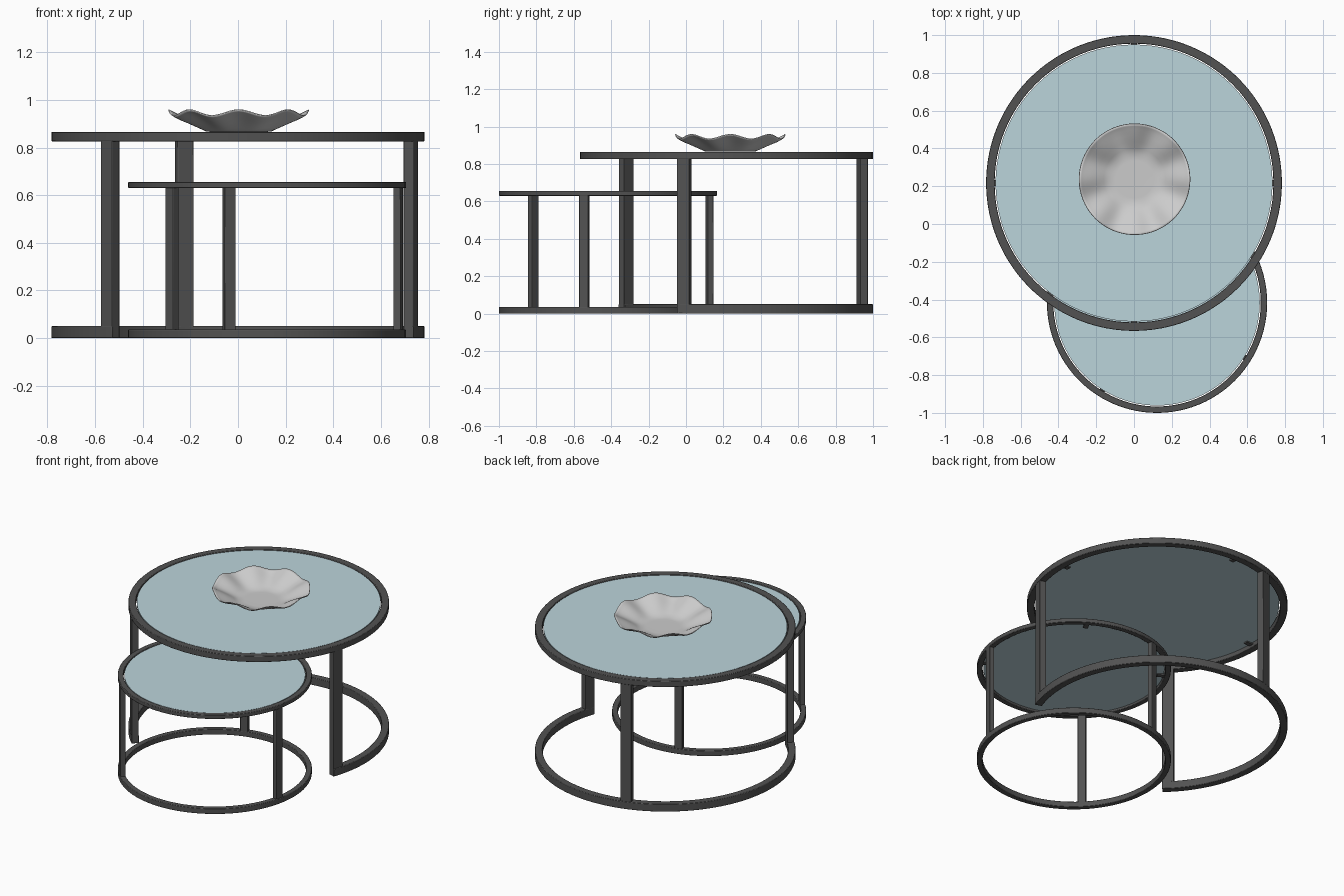
import bpy, bmesh
from math import sin, cos, pi, radians
from mathutils import Matrix

if "Cube" in bpy.data.objects:
    bpy.data.objects.remove(bpy.data.objects["Cube"])


def material(name, rgb):
    m = bpy.data.materials.new(name)
    m.diffuse_color = (*rgb, 1)
    m.use_nodes = True
    m.node_tree.nodes["Principled BSDF"].inputs["Base Color"].default_value = m.diffuse_color
    return m


METAL = material("dark_metal", (0.085, 0.085, 0.085))
GLASS = material("pale_glass", (0.50, 0.66, 0.71))


def finish(name, bm, mat=None, bevel=0.0, angle=30):
    bmesh.ops.recalc_face_normals(bm, faces=bm.faces)
    me = bpy.data.meshes.new(name)
    bm.to_mesh(me)
    bm.free()
    ob = bpy.data.objects.new(name, me)
    bpy.context.collection.objects.link(ob)
    if mat:
        me.materials.append(mat)
    if bevel:
        b = ob.modifiers.new("bevel", 'BEVEL')
        b.width, b.segments, b.limit_method = bevel, 2, 'ANGLE'
    bpy.ops.object.select_all(action='DESELECT')
    ob.select_set(True)
    bpy.context.view_layer.objects.active = ob
    bpy.ops.object.shade_smooth_by_angle(angle=radians(angle))
    return ob


def hoop(name, c, r0, r1, z0, z1, start=0, end=360, n=96):
    """Rectangular bar swept round a full circle or an arc."""
    full = end - start >= 360
    bm = bmesh.new()
    rows = []
    for i in range(n if full else n + 1):
        a = radians(start + (end - start) * i / n)
        rows.append([bm.verts.new((c[0] + r * cos(a), c[1] + r * sin(a), z))
                     for r, z in ((r0, z0), (r1, z0), (r1, z1), (r0, z1))])
    for i in range(n):
        p, q = rows[i], rows[(i + 1) % len(rows)]
        for k in range(4):
            bm.faces.new((p[k], p[(k + 1) % 4], q[(k + 1) % 4], q[k]))
    if not full:
        bm.faces.new(rows[0])
        bm.faces.new(rows[-1])
    finish(name, bm, METAL, 0.003)


def radial_box(name, c, r, ang, radial, tangential, z0, z1, bevel=0.0):
    """Box turned to face the table centre."""
    bm = bmesh.new()
    m = (Matrix.Translation((c[0], c[1], (z0 + z1) / 2)) @ Matrix.Rotation(radians(ang), 4, 'Z')
         @ Matrix.Translation((r, 0, 0)) @ Matrix.Diagonal((radial, tangential, z1 - z0, 1)))
    bmesh.ops.create_cube(bm, size=1, matrix=m)
    finish(name, bm, METAL, bevel)


def glass(name, c, r, z0, z1):
    bm = bmesh.new()
    bmesh.ops.create_cone(bm, cap_ends=True, segments=96, radius1=r, radius2=r, depth=z1 - z0,
                          matrix=Matrix.Translation((c[0], c[1], (z0 + z1) / 2)))
    finish(name, bm, GLASS)


def table(name, c, R, bar, foot, top0, top1, legs, leg_w, tab0, arc=(0, 360)):
    hoop(name + "_top_ring", c, R - bar, R, top0, top1)
    hoop(name + "_base_ring", c, R - bar, R, 0, foot, *arc)
    glass(name + "_glass_top", c, R - bar - 0.005, top1 - 0.015, top1 - 0.003)
    for i, a in enumerate(legs):
        radial_box(f"{name}_leg_{i + 1}", c, R - bar / 2 - 0.001, a, bar - 0.002, leg_w,
                   0, top0 + 0.005, 0.003)
    # small brackets holding the glass
    for i in range(4):
        radial_box(f"{name}_glass_bracket_{i + 1}", c, R - bar - 0.02, tab0 + 90 * i,
                   0.05, 0.03, top1 - 0.023, top1 - 0.0145)


# Tall table, base ring open towards the front; short table tucked under it
table("tall_table", (0, 0.217), 0.783, 0.045, 0.05, 0.826, 0.865,
      (107.3, 225, 342.7), 0.07, 0, arc=(-19.9, 227.6))
table("short_table", (0.122, -0.417), 0.583, 0.034, 0.036, 0.63, 0.656,
      (106.4, 225, 347), 0.05, 58)

# Dish with eight waves round the rim
profile = [(0.05, 0.868, 0), (0.10, 0.868, 0), (0.135, 0.869, 0.0), (0.165, 0.882, 0.003),
           (0.20, 0.900, 0.007), (0.235, 0.917, 0.010), (0.262, 0.929, 0.012),
           (0.282, 0.939, 0.012), (0.294, 0.946, 0.012)]
N = 96
bm = bmesh.new()
centre = bm.verts.new((0.003, 0.237, 0.868))
rows = []
for r, z, w in profile:
    rows.append([bm.verts.new((0.003 + r * cos(2 * pi * i / N), 0.237 + r * sin(2 * pi * i / N),
                               z + w * cos(16 * pi * i / N))) for i in range(N)])
for i in range(N):
    j = (i + 1) % N
    bm.faces.new((centre, rows[0][i], rows[0][j]))
    for p, q in zip(rows, rows[1:]):
        bm.faces.new((p[i], q[i], q[j], p[j]))
dish = finish("wavy_dish", bm, angle=60)
s = dish.modifiers.new("thickness", 'SOLIDIFY')
s.thickness, s.offset = 0.005, 0
